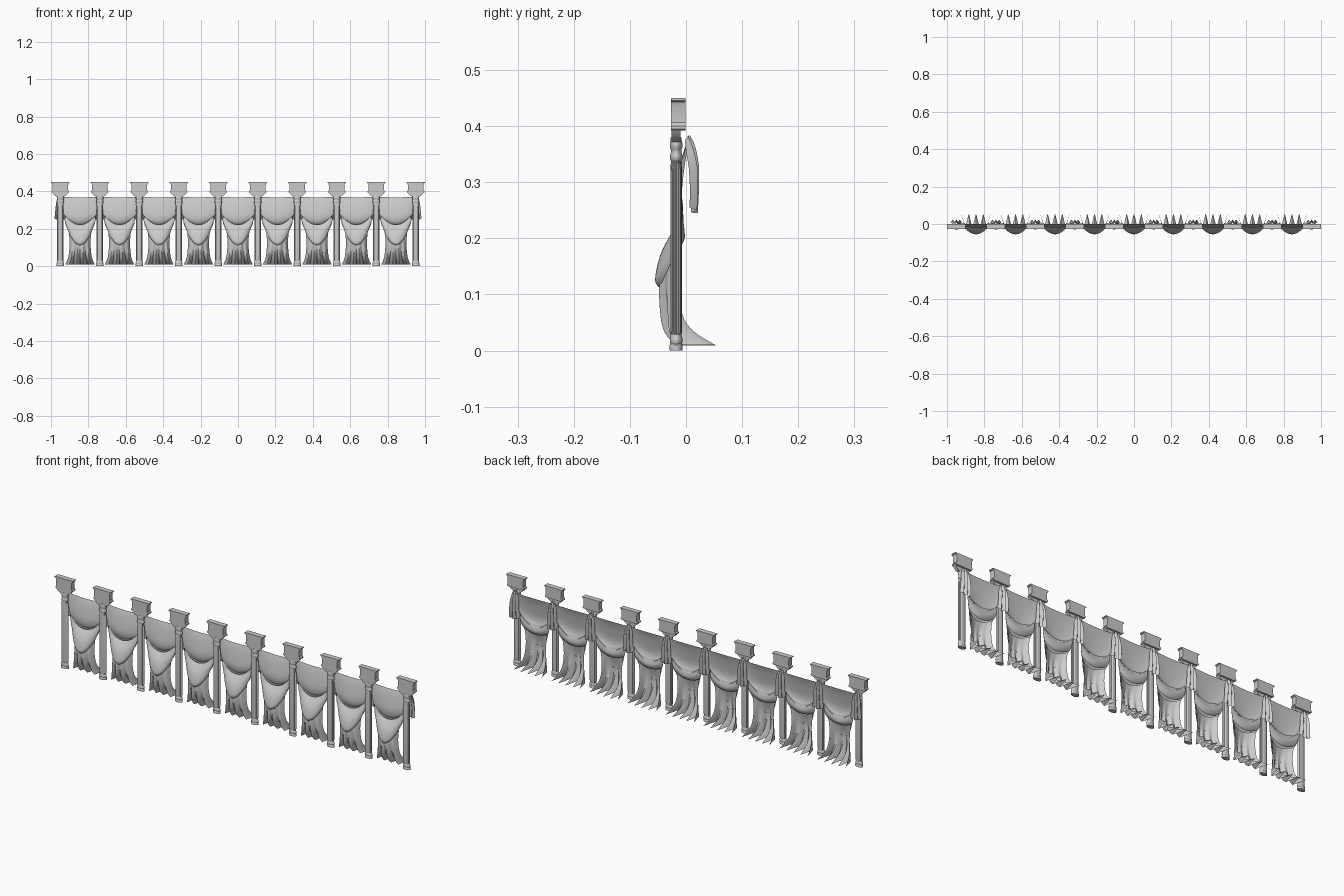
import bpy, math

if "Cube" in bpy.data.objects:
    bpy.data.objects.remove(bpy.data.objects["Cube"])

N = 10
STEP = 1.9 / (N - 1)
COL_X = [-0.95 + i * STEP for i in range(N)]
COL_Y = -0.0175


def make(name, verts, faces, angle=40):
    me = bpy.data.meshes.new(name)
    me.from_pydata(verts, [], faces)
    me.update()
    ob = bpy.data.objects.new(name, me)
    bpy.context.collection.objects.link(ob)
    bpy.ops.object.select_all(action='DESELECT')
    ob.select_set(True)
    bpy.context.view_layer.objects.active = ob
    bpy.ops.object.shade_smooth_by_angle(angle=math.radians(angle))
    return ob


def repeat(ob, xs):
    """Place linked copies of a part at each x."""
    ob.location.x = xs[0]
    for x in xs[1:]:
        c = ob.copy()
        c.location.x = x
        bpy.context.collection.objects.link(c)


def lathe(name, profile, sides, sy=0.58, flute=0.0):
    """Flattened turned part from (radius, z) pairs, optionally fluted."""
    v, f = [], []
    for r, z in profile:
        for k in range(sides):
            a = 2 * math.pi * k / sides
            q = r * (1 - flute * (k % 2))
            v.append((q * math.cos(a), COL_Y + sy * q * math.sin(a), z))
    for i in range(len(profile) - 1):
        for k in range(sides):
            a, b = i * sides + k, i * sides + (k + 1) % sides
            f.append((a, b, b + sides, a + sides))
    f.append(tuple(reversed(range(sides))))
    f.append(tuple(range(len(v) - sides, len(v))))
    return make(name, v, f)


def extrude(name, half, y0, y1):
    """Mirror a half outline (x, z) and extrude it along y."""
    pts = half + [(-x, z) for x, z in reversed(half)]
    n = len(pts)
    v = [(x, y0, z) for x, z in pts] + [(x, y1, z) for x, z in pts]
    f = [(i, i + n, (i + 1) % n + n, (i + 1) % n) for i in range(n)]
    f += [tuple(range(n)), tuple(reversed(range(n, 2 * n)))]
    return make(name, v, f, 30)


def spline(rows, t):
    """Catmull-Rom point along a list of tuples, t in 0..1."""
    s = t * (len(rows) - 1)
    i = min(int(s), len(rows) - 2)
    u = s - i
    p = [rows[max(0, min(len(rows) - 1, i + k))] for k in (-1, 0, 1, 2)]
    return [0.5 * (2 * b + (c - a) * u + (2 * a - 5 * b + 4 * c - d) * u * u
                   + (3 * b - a - 3 * c + d) * u ** 3) for a, b, c, d in zip(*p)]


def cloth(name, rows, folds=0, nu=32, nv=16):
    """Sheet from rows (half width, z centre, z edge, y centre, y edge, fold depth)."""
    v, f = [], []
    for j in range(nv + 1):
        hw, zc, ze, yc, ye, amp = spline(rows, j / nv)
        for i in range(nu + 1):
            u = 2 * i / nu - 1
            w = u * u
            wave = math.asin(0.97 * math.cos(math.pi * folds * u)) / 1.33
            v.append((hw * u, yc + (ye - yc) * w + amp * wave, zc + (ze - zc) * w))
    for j in range(nv):
        for i in range(nu):
            a = j * (nu + 1) + i
            f.append((a, a + 1, a + nu + 2, a + nu + 1))
    return make(name, v, f, 60)


# Columns: ringed base, fluted shaft, ringed capital
repeat(lathe("column_base", [(.020, 0), (.020, .010), (.018, .012), (.0195, .016),
             (.0195, .022), (.017, .025), (.017, .029)], 24), COL_X)
repeat(lathe("column_shaft", [(.0165, .028), (.0182, .034), (.0182, .32), (.0155, .342)],
             32, flute=0.09), COL_X)
repeat(lathe("column_capital", [(.0165, .338), (.019, .342), (.019, .348), (.0165, .352),
             (.0165, .358), (.019, .361), (.019, .370), (.017, .374), (.017, .380)], 24), COL_X)

# Bracket and entablature block above each column
repeat(extrude("capital_bracket", [(.018, .372), (.027, .376), (.036, .384), (.042, .392),
               (.042, .398)], -.026, -.010), COL_X)
repeat(extrude("entablature_block", [(.042, .392), (.047, .395), (.047, .400), (.042, .406),
               (.042, .436), (.045, .443), (.05, .446), (.05, .45)], -.027, -.001), COL_X)

# Drapery in each bay
BAY_X = [x + STEP / 2 for x in COL_X[:-1]]
repeat(cloth("upper_swag", [
    (.103, .368, .372, .000, .004, 0),
    (.102, .340, .356, -.008, .002, 0),
    (.098, .300, .325, -.015, -.003, 0),
    (.092, .262, .298, -.019, -.006, 0),
    (.086, .235, .275, -.014, -.008, 0),
    (.080, .222, .268, -.004, -.006, 0)]), BAY_X)
repeat(cloth("middle_fold", [
    (.080, .235, .270, -.008, -.008, 0),
    (.082, .205, .245, -.002, -.006, 0),
    (.077, .188, .220, -.008, -.008, 0),
    (.070, .180, .205, -.016, -.012, 0)]), BAY_X)
repeat(cloth("front_pouch", [
    (.076, .222, .262, -.016, -.008, 0),
    (.078, .190, .235, -.037, -.010, 0),
    (.072, .160, .212, -.049, -.012, 0),
    (.064, .125, .190, -.055, -.016, 0),
    (.060, .112, .180, -.047, -.016, 0)]), BAY_X)
repeat(cloth("pleated_skirt", [
    (.062, .180, .195, -.034, -.014, 0),
    (.056, .120, .130, -.047, -.016, .002),
    (.060, .060, .066, -.040, -.014, .007),
    (.067, .030, .034, -.020, -.004, .018),
    (.078, .009, .010, .018, .016, .036)], folds=4, nu=64), BAY_X)

# Pleated tails hanging behind each column
repeat(cloth("hanging_tail", [
    (.012, .383, .376, .005, .000, .002),
    (.018, .365, .355, .012, .004, .004),
    (.024, .330, .325, .017, .011, .006),
    (.028, .285, .285, .017, .013, .006),
    (.031, .245, .255, .015, .012, .006)], folds=3, nu=48, nv=10), COL_X)
